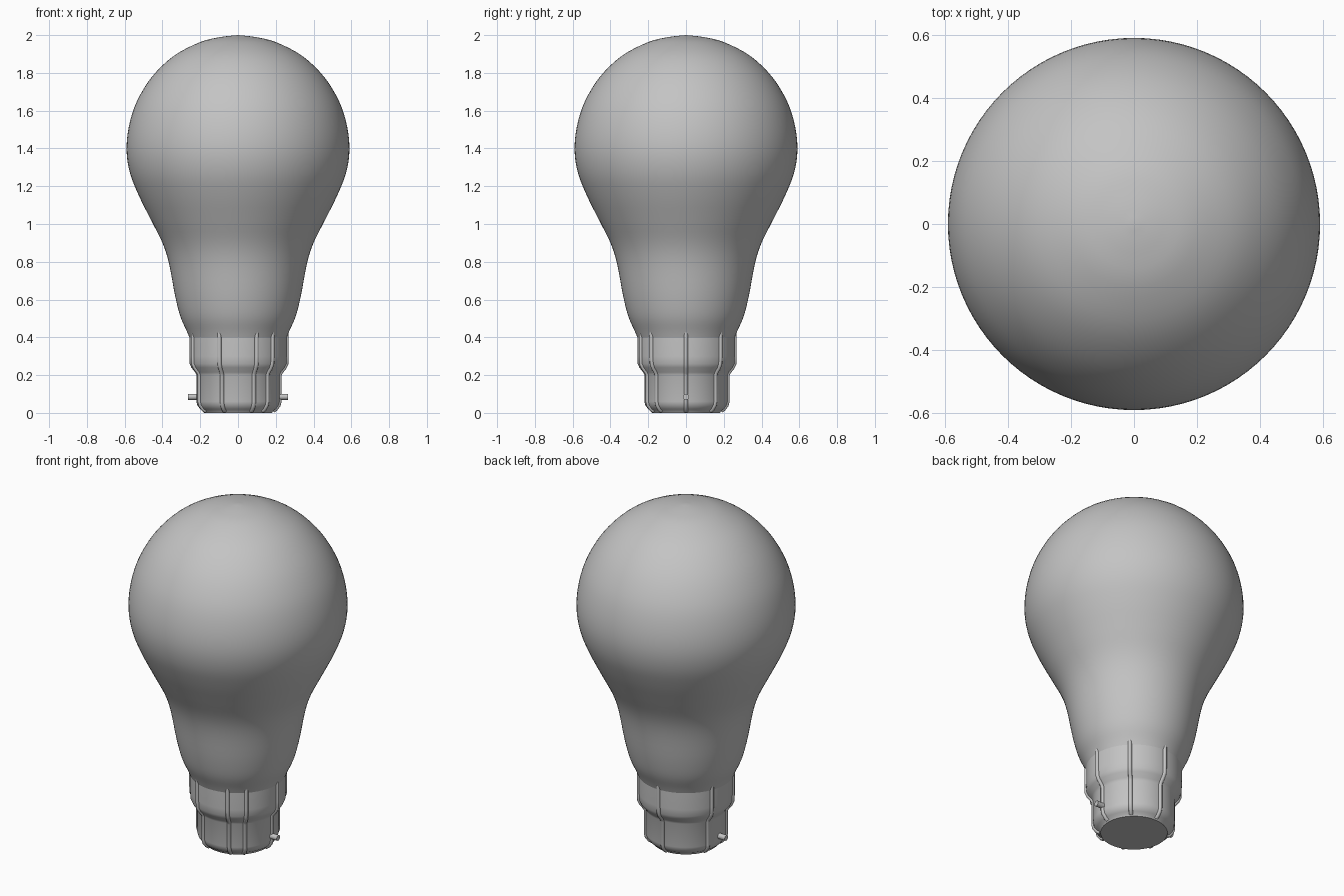
import bpy, bmesh, math
from mathutils import Vector, Matrix

cube = bpy.data.objects.get("Cube")
if cube:
    bpy.data.objects.remove(cube)

grey = bpy.data.materials.new("soft_grey")
grey.use_nodes = True
colour = (0.55, 0.55, 0.55, 1)
grey.diffuse_color = colour
grey.node_tree.nodes["Principled BSDF"].inputs["Base Color"].default_value = colour


def smooth_profile(points, steps=4):
    """Round a profile by running a Catmull-Rom curve through its points."""
    pts = [Vector(p) for p in points]
    ext = [2 * pts[0] - pts[1]] + pts + [2 * pts[-1] - pts[-2]]
    out = []
    for a, b, c, d in zip(ext, ext[1:], ext[2:], ext[3:]):
        for i in range(steps):
            t = i / steps
            out.append(0.5 * (2 * b + (c - a) * t + (2 * a - 5 * b + 4 * c - d) * t**2
                              + (3 * b - a - 3 * c + d) * t**3))
    return out + [pts[-1]]


def add_object(name, bm, angle):
    bmesh.ops.recalc_face_normals(bm, faces=bm.faces)
    mesh = bpy.data.meshes.new(name)
    bm.to_mesh(mesh)
    bm.free()
    obj = bpy.data.objects.new(name, mesh)
    bpy.context.collection.objects.link(obj)
    mesh.materials.append(grey)
    bpy.ops.object.select_all(action='DESELECT')
    obj.select_set(True)
    bpy.context.view_layer.objects.active = obj
    bpy.ops.object.shade_smooth_by_angle(angle=math.radians(angle))
    return obj


def lathe(name, profile, angle, sides=96):
    bm = bmesh.new()
    verts = [bm.verts.new((r, 0, z)) for r, z in profile]
    edges = [bm.edges.new(pair) for pair in zip(verts, verts[1:])]
    bmesh.ops.spin(bm, geom=verts + edges, axis=(0, 0, 1), cent=(0, 0, 0),
                   angle=math.tau, steps=sides, use_duplicate=False)
    bmesh.ops.remove_doubles(bm, verts=bm.verts, dist=0.0005)
    return add_object(name, bm, angle)


# Glass envelope
glass = [(0.25, 0.38), (0.27, 0.43), (0.305, 0.51), (0.333, 0.62), (0.365, 0.79),
         (0.40, 0.9), (0.46, 1.02), (0.525, 1.15), (0.572, 1.27), (0.59, 1.39),
         (0.577, 1.52), (0.535, 1.65), (0.455, 1.78), (0.34, 1.89), (0.2, 1.963),
         (0.09, 1.99), (0, 2.0)]
lathe("glass_bulb", smooth_profile(glass), 60)

# Metal cap with a stepped shoulder
cap = [(0.185, 0.01), (0.2, 0.02), (0.215, 0.04), (0.22, 0.06), (0.22, 0.2),
       (0.227, 0.215), (0.247, 0.24), (0.256, 0.26), (0.258, 0.3), (0.258, 0.44)]
lathe("metal_cap", [(0, 0), (0.18, 0)] + cap + [(0.24, 0.44)], 35)

# Raised ribs following the cap wall
for number, degrees in enumerate((0, 45, 90, 157.5, 202.5, 247.5, 292.5, 315)):
    turn = Matrix.Rotation(math.radians(degrees), 3, 'Z')
    curve = bpy.data.curves.new("cap_rib", 'CURVE')
    curve.dimensions = '3D'
    curve.bevel_depth = 0.011
    curve.bevel_resolution = 3
    curve.use_fill_caps = True
    spline = curve.splines.new('POLY')
    spline.points.add(len(cap) - 1)
    for point, (r, z) in zip(spline.points, cap):
        point.co = (*(turn @ Vector((r, 0, z))), 1)
    curve.materials.append(grey)
    rib = bpy.data.objects.new(f"cap_rib_{number + 1}", curve)
    bpy.context.collection.objects.link(rib)
    bpy.ops.object.select_all(action='DESELECT')
    rib.select_set(True)
    bpy.context.view_layer.objects.active = rib
    bpy.ops.object.convert(target='MESH')
    bpy.ops.object.shade_smooth_by_angle(angle=math.radians(50))

# Bayonet pins on both sides
for side, name in ((1, "left_pin"), (-1, "right_pin")):
    bm = bmesh.new()
    place = Matrix.Translation((side * 0.227, 0, 0.085)) @ Matrix.Rotation(math.pi / 2, 4, 'Y')
    bmesh.ops.create_cone(bm, cap_ends=True, segments=20, radius1=0.016,
                          radius2=0.016, depth=0.076, matrix=place)
    add_object(name, bm, 40)
